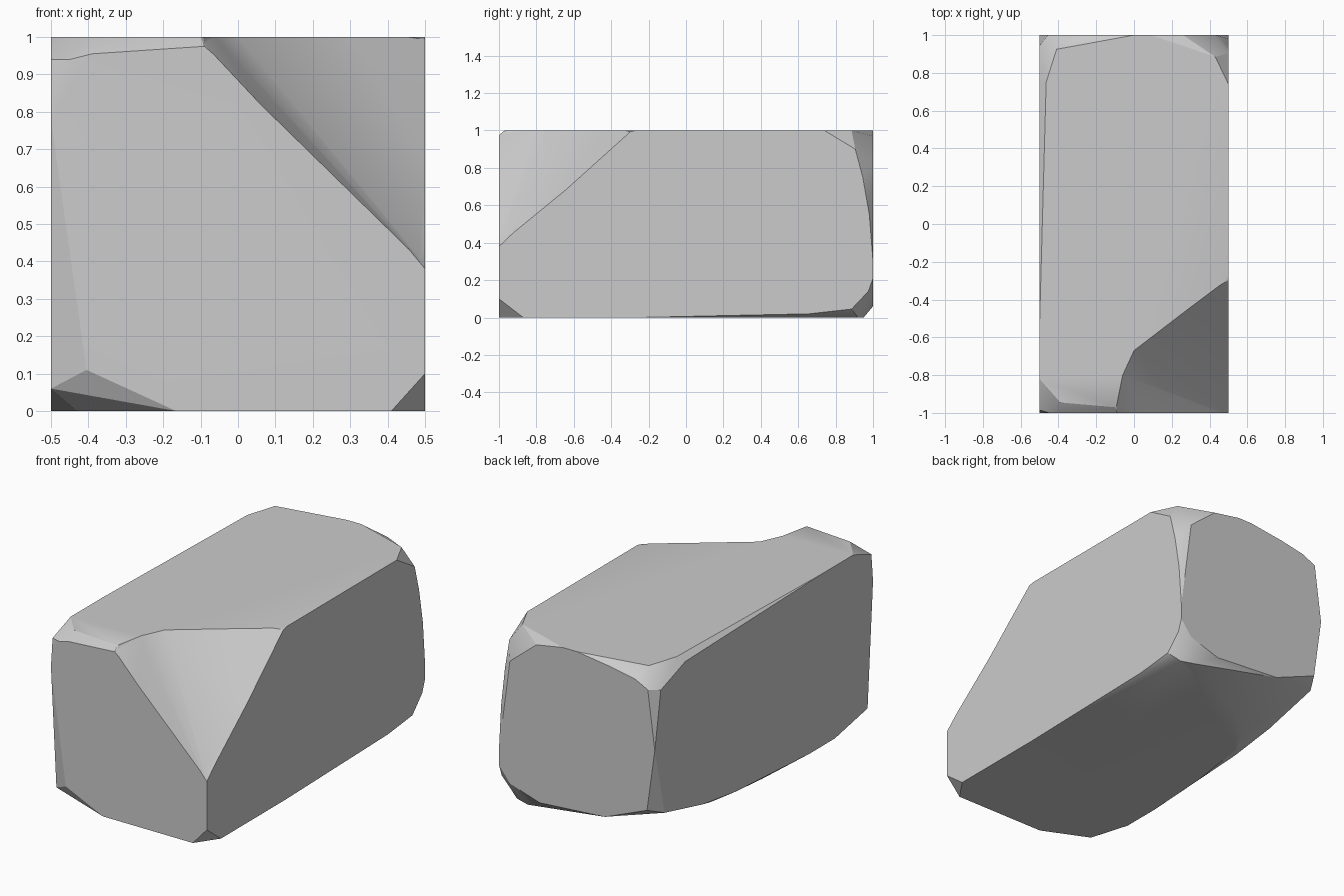
import bpy, bmesh, math

if "Cube" in bpy.data.objects:
    bpy.data.objects.remove(bpy.data.objects["Cube"])


def on_plane(axis, value, pairs):
    """Turn 2D outline points into 3D points on an axis-aligned plane."""
    pts = []
    for p in pairs:
        q = list(p)
        q.insert(axis, value)
        pts.append(tuple(q))
    return pts


def hull_object(name, pts):
    bm = bmesh.new()
    for p in pts:
        bm.verts.new(p)
    res = bmesh.ops.convex_hull(bm, input=bm.verts[:])
    loose = {g for key in ("geom_interior", "geom_unused") for g in res[key]
             if isinstance(g, bmesh.types.BMVert)}
    bmesh.ops.delete(bm, geom=list(loose), context='VERTS')
    bmesh.ops.dissolve_limit(bm, angle_limit=0.005, verts=bm.verts[:], edges=bm.edges[:])
    bmesh.ops.recalc_face_normals(bm, faces=bm.faces[:])
    mesh = bpy.data.meshes.new(name)
    bm.to_mesh(mesh)
    bm.free()
    obj = bpy.data.objects.new(name, mesh)
    bpy.context.collection.objects.link(obj)
    return obj


# Flat outline left on each side of the weathered block
front = [(-.45, .94), (-.39, .955), (-.09, .975), (.06, .82), (.26, .67), (.425, .44),
         (.5, .38), (.5, .1), (.41, 0), (-.165, 0), (-.405, .11), (-.435, .38), (-.5, .78)]
back = [(.43, .83), (.26, .97), (.09, 1), (0, 1), (-.22, .97), (-.375, .94), (-.455, .9),
        (-.5, .56), (-.45, .2), (-.18, .09), (.24, .06), (.43, .12), (.5, .21), (.5, .3)]
right = [(-.8, .57), (-.5, .85), (-.31, .99), (.905, .9), (.945, .75), (.98, .55),
         (.975, .14), (.885, .045), (.66, .02), (-.28, 0), (-.7, 0), (-.87, 0)]
left = [(.945, .89), (.72, .97), (.29, .96), (-.15, .965), (-.82, 1), (-.985, .94),
        (-.94, .4), (-.95, .06), (-.65, 0), (-.42, 0), (.27, .04), (.56, .08), (.91, .165)]
top = [(.5, -.27), (-.1, -.97), (-.39, -.945), (-.5, -.78), (-.5, -.54), (-.44, .3),
       (-.465, .75), (-.41, .925), (-.22, .955), (.43, .885), (.5, .74)]
bottom = [(.45, .545), (.44, .92), (.35, .95), (.17, .78), (-.14, .68), (-.35, .49),
          (-.42, .37), (-.475, -.02), (-.43, -.88)]

block = hull_object("stone_block",
                    on_plane(1, -1, front) + on_plane(1, 1, back)
                    + on_plane(0, .5, right) + on_plane(0, -.5, left)
                    + on_plane(2, 1, top) + on_plane(2, 0, bottom))

# Large broken-off corner at the front right top
chip_sides = [
    (1, -1, -1.04, [(-.09, .98), (.06, .82), (.45, .44), (.5, .39)]),
    (0, .5, .54, [(-1, .39), (-.8, .565), (-.64, .685), (-.29, 1)]),
    (2, 1, 1.04, [(.5, -.29), (.3, -.44), (.18, -.55), (0, -.67), (-.06, -.8), (-.1, -1)]),
]
chip_pts = [(.54, -1.04, 1.04)]
for axis, face, outside, pairs in chip_sides:
    chip_pts += on_plane(axis, face, pairs) + on_plane(axis, outside, pairs)
chip = hull_object("corner_chip_cutter", chip_pts)
chip.hide_render = True

cut = block.modifiers.new("corner_chip", 'BOOLEAN')
cut.operation = 'DIFFERENCE'
cut.solver = 'EXACT'
cut.object = chip
bpy.context.view_layer.objects.active = block
block.select_set(True)
chip.select_set(False)
bpy.ops.object.modifier_apply(modifier=cut.name)
bpy.data.objects.remove(chip, do_unlink=True)

# Soft chipped edges, crisp borders to the flat sides
bpy.ops.object.shade_smooth_by_angle(angle=math.radians(25))
